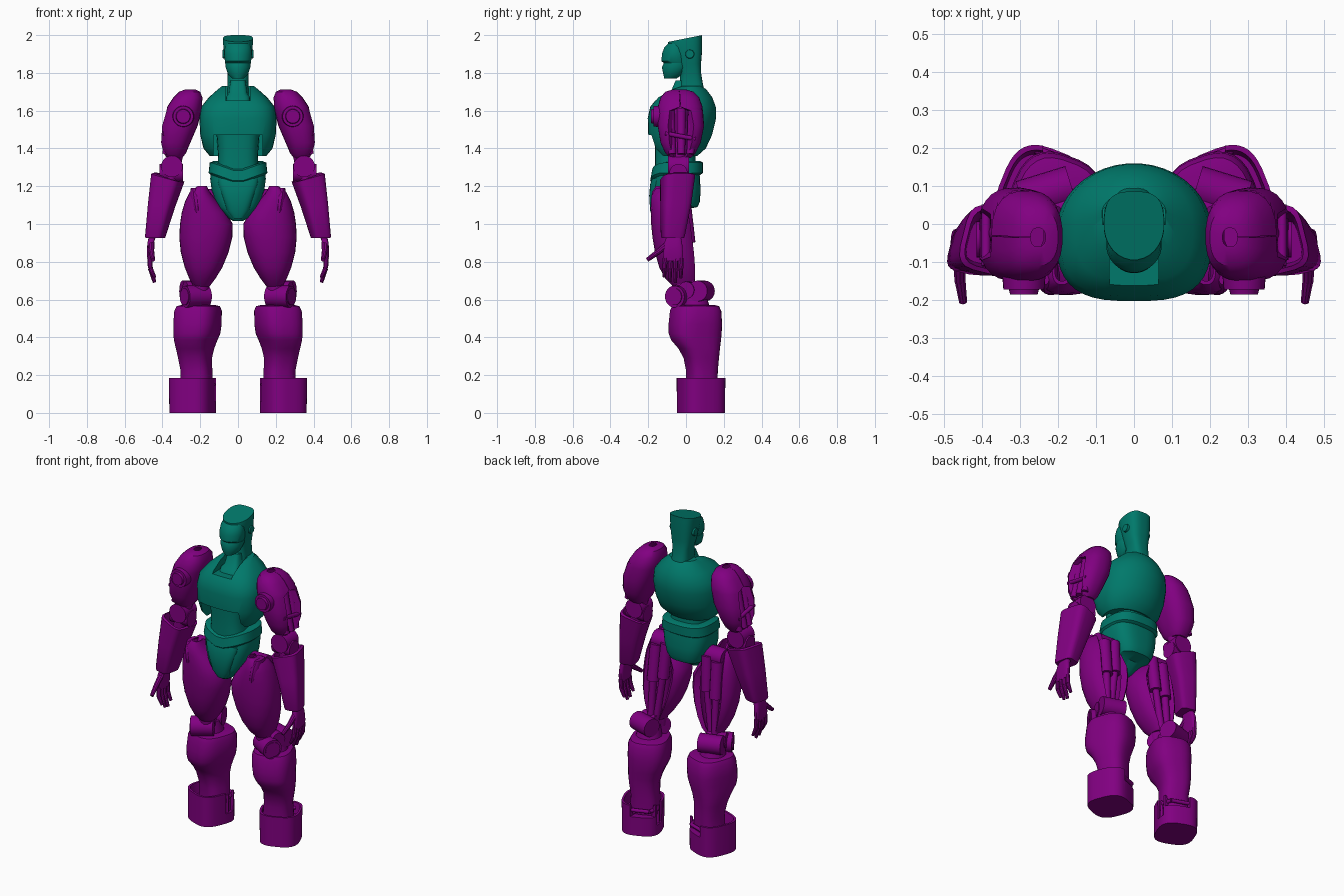
import bpy, bmesh
from math import sin, cos, pi, radians
from mathutils import Vector, Matrix


def material(name, color):
    m = bpy.data.materials.new(name)
    m.diffuse_color = color
    return m


TEAL = material("teal", (0.0, 0.19, 0.145, 1))
PURPLE = material("purple", (0.22, 0.0, 0.22, 1))


def finish(name, bm, mat, mirror=False, angle=35):
    bmesh.ops.recalc_face_normals(bm, faces=bm.faces)
    me = bpy.data.meshes.new(name)
    bm.to_mesh(me)
    bm.free()
    ob = bpy.data.objects.new(name, me)
    bpy.context.collection.objects.link(ob)
    me.materials.append(mat)
    bpy.ops.object.select_all(action='DESELECT')
    ob.select_set(True)
    bpy.context.view_layer.objects.active = ob
    if angle:
        bpy.ops.object.shade_smooth_by_angle(angle=radians(angle))
    if mirror:
        ob.modifiers.new("mirror", 'MIRROR').use_mirror_merge = False
    return ob


def curve_point(a, p):
    c, s = cos(a), sin(a)
    return (abs(c) ** (2 / p) * (1 if c > 0 else -1),
            abs(s) ** (2 / p) * (1 if s > 0 else -1))


def ring(z, x0, x1, y0, y1, p=2.4, pf=None, n=28, tx=0, ty=0, rot=0, k=1):
    """Rounded section filling the bounds; pf is the front roundness, tx/ty tilt, rot turns, k scales."""
    pts = []
    r = radians(rot)
    for i in range(n):
        a = 2 * pi * (i + 0.5) / n
        u, v = curve_point(a, pf if pf and a > pi else p)
        dx, dy = k * u * (x1 - x0) / 2, k * v * (y1 - y0) / 2
        pts.append(Vector(((x0 + x1) / 2 + dx * cos(r) - dy * sin(r),
                           (y0 + y1) / 2 + dx * sin(r) + dy * cos(r), z + tx * u + ty * v)))
    return pts


def c_ring(z, x0, x1, y0, y1, gap, facing, inner=0.62, p=2.3, n=24):
    """C-shaped shell section, open by +-gap around the facing angle."""
    c = Vector(((x0 + x1) / 2, (y0 + y1) / 2, z))
    angles = [facing + gap + (2 * pi - 2 * gap) * i / (n - 1) for i in range(n)]
    pts = []
    for k, seq in ((1, angles), (inner, angles[::-1])):
        for a in seq:
            u, v = curve_point(a, p)
            pts.append(c + Vector((k * u * (x1 - x0) / 2, k * v * (y1 - y0) / 2, 0)))
    return pts


def loft(name, rings, mat, mirror=False, angle=35):
    bm = bmesh.new()
    vs = [[bm.verts.new(p) for p in r] for r in rings]
    n = len(vs[0])
    for a, b in zip(vs, vs[1:]):
        for i in range(n):
            bm.faces.new((a[i], a[(i + 1) % n], b[(i + 1) % n], b[i]))
    bm.faces.new(vs[0])
    bm.faces.new(vs[-1])
    return finish(name, bm, mat, mirror, angle)


def body(name, rows, mat, mirror=False, **kw):
    """Loft of rows (z, x0, x1, y0, y1); central rows give (z, half_width, y0, y1)."""
    rows = [r if len(r) == 5 else (r[0], -r[1], r[1], r[2], r[3]) for r in rows]
    return loft(name, [ring(*r, **kw) for r in rows], mat, mirror)


def rods(name, segments, mat=PURPLE, mirror=True, n=16):
    """Straight round bars (start, end, start radius, end radius)."""
    bm = bmesh.new()
    for a, b, r1, r2 in segments:
        a, b = Vector(a), Vector(b)
        d = b - a
        m = Matrix.Translation((a + b) / 2) @ d.to_track_quat('Z', 'Y').to_matrix().to_4x4()
        bmesh.ops.create_cone(bm, cap_ends=True, segments=n, radius1=r1, radius2=r2,
                              depth=d.length, matrix=m)
    return finish(name, bm, mat, mirror)


def cut(ob, x0, x1, y0, y1, z0, z1):
    bm = bmesh.new()
    bmesh.ops.create_cube(bm, size=1)
    for v in bm.verts:
        v.co = ((x0, x1)[v.co.x > 0], (y0, y1)[v.co.y > 0], (z0, z1)[v.co.z > 0])
    c = finish("cutter", bm, ob.data.materials[0], angle=0)
    mod = ob.modifiers.new("cut", 'BOOLEAN')
    mod.object, mod.operation, mod.solver = c, 'DIFFERENCE', 'EXACT'
    if ob.modifiers[0] != mod:
        ob.modifiers.move(len(ob.modifiers) - 1, 0)
    bpy.context.view_layer.objects.active = ob
    bpy.ops.object.modifier_apply(modifier="cut")
    bpy.data.objects.remove(c)


# Head: neck and skull in one, with a flat sloping top
loft("head", [ring(1.66, -.06, .06, -.06, .11), ring(1.74, -.055, .055, -.035, .09, p=3),
              ring(1.80, -.056, .056, -.03, .08, p=3), ring(1.85, -.068, .068, -.06, .08, p=3, pf=2),
              ring(1.91, -.075, .075, -.085, .085, p=3, pf=2), ring(1.965, -.08, .08, -.095, .085, p=3, pf=2, ty=.01),
              ring(1.982, -.079, .079, -.095, .086, p=3, pf=2, ty=.018)], TEAL)
body("jaw_mask", [(1.77, .03, -.115, -.05), (1.79, .052, -.12, -.02), (1.83, .066, -.128, .01),
                  (1.852, .066, -.118, .01)], TEAL, p=2.4, pf=1.9)
body("visor", [(1.845, .06, -.11, .01), (1.862, .07, -.13, .01), (1.90, .073, -.128, .01),
               (1.935, .07, -.115, .005), (1.96, .06, -.09, -.01)], TEAL, p=2.4, pf=1.9)
rods("ear_disc", [((.06, .02, 1.9), (.083, .02, 1.9), .026, .022)], TEAL)
body("throat_plate", [(1.645, .065, -.12, .05), (1.675, .062, -.105, .05), (1.69, .05, -.085, .05),
                      (1.76, .04, -.055, .03)], TEAL, p=4)

# Chest shell: blunt front, narrow back, stepped front hem and neck notch
chest = body("chest", [(1.36, .15, -.15, .06), (1.40, .183, -.18, .105), (1.47, .2, -.2, .138),
                       (1.56, .205, -.203, .16), (1.62, .195, -.19, .158), (1.67, .155, -.15, .14),
                       (1.71, .11, -.085, .11), (1.73, .085, -.03, .085)], TEAL, p=2, pf=3, n=40)
cut(chest, -.13, .13, -.3, -.06, 1.3, 1.47)
cut(chest, -.065, .065, -.3, .0, 1.655, 1.8)

# Waist, belt and pelvis
body("abdomen", [(1.27, .12, -.165, .06), (1.33, .105, -.165, .05), (1.40, .108, -.165, .05),
                 (1.49, .115, -.17, .06)], TEAL, p=3)
belt = []
for z, w, y0, y1 in ((1.26, .145, -.18, .075), (1.27, .156, -.19, .09), (1.325, .15, -.18, .09),
                     (1.333, .13, -.165, .075)):
    r = ring(z, -w, w, y0, y1, p=2.8, n=40)
    for p in r:
        if p.y < -.05:
            p.z -= .05 * max(0, 1 - abs(p.x) / .14)
    belt.append(r)
loft("belt", belt, TEAL)
body("pelvis", [(1.015, .025, -.15, -.07), (1.03, .05, -.165, -.05), (1.075, .09, -.175, -.01),
                (1.09, .108, -.178, .062), (1.12, .122, -.18, .075), (1.18, .14, -.182, .077),
                (1.24, .148, -.175, .075), (1.29, .142, -.165, .07)], TEAL, p=3)
body("pelvis_shield", [(1.03, .03, -.175, -.1), (1.07, .06, -.19, -.1), (1.15, .085, -.195, -.1),
                       (1.21, .105, -.19, -.1), (1.24, .11, -.18, -.1)], TEAL, p=3)

# Shoulder shells, open on the outside, with bars and a front disc
rows = [(1.712, .225, .28, -.07, .0, .004), (1.70, .2, .312, -.11, .04, .004),
        (1.67, .188, .342, -.135, .07, .004), (1.62, .19, .375, -.15, .088, .004),
        (1.6, .193, .384, -.15, .09, .4), (1.52, .213, .411, -.15, .096, .5), (1.43, .252, .415, -.135, .078, .5),
        (1.375, .275, .4, -.11, .05, .5), (1.35, .295, .38, -.085, .025, .4)]
loft("shoulder_shell", [c_ring(*r, 0, inner=.7, p=2.5) for r in rows], PURPLE, True)
rods("shoulder_disc", [((.29, -.1, 1.57), (.29, -.172, 1.57), .06, .054),
                       ((.29, -.17, 1.57), (.29, -.186, 1.57), .04, .036)], n=28)
rods("upper_arm_bars", [((.33, y, 1.61), (.382, y * .8 - .005, 1.37), .025, .02) for y in (-.085, -.025, .035)]
     + [((.29, -.03, 1.6), (.345, -.04, 1.3), .055, .04), ((.39, -.11, 1.48), (.39, .05, 1.45), .012, .012)])

# Elbow and forearm
rods("elbow", [((.35, -.095, 1.305), (.35, .015, 1.305), .057, .057),
               ((.29, -.04, 1.27), (.415, -.04, 1.27), .048, .048),
               ((.35, -.04, 1.29), (.385, -.045, 1.1), .045, .035)], n=24)
loft("forearm", [ring(z, *b, p=4, n=20, tx=t, rot=14, k=.93) for z, b, t in (
    (.925, (.388, .488, -.13, -.01), 0), (.935, (.385, .49, -.135, -.005), 0),
    (1.1, (.335, .474, -.138, .03), .01), (1.245, (.285, .458, -.138, .05), .022),
    (1.25, (.30, .444, -.125, .037), .022), (1.13, (.34, .44, -.11, .01), .01))], PURPLE, True)

# Hand
body("palm", [(.95, .43, .468, -.1, -.03), (.9, .445, .48, -.115, -.02), (.84, .45, .483, -.122, -.015),
              (.805, .455, .478, -.118, -.02)], PURPLE, True, p=3.5, n=16)
fingers = []
for y, tip in ((-.11, .72), (-.082, .695), (-.054, .69), (-.026, .715)):
    a, b, c = (.467, y, .82), (.464, y * 1.04, .765), (.442, y * 1.04, tip)
    fingers += [(a, b, .0135, .013), (b, c, .013, .009)]
rods("fingers", fingers, n=10)
rods("thumb", [((.46, -.09, .9), (.458, -.15, .85), .018, .015),
               ((.458, -.148, .852), (.45, -.205, .81), .015, .011)], n=10)

# Thigh shells, open at the back, with pistons inside
rows = [(1.2, .165, .215, -.16, -.09), (1.17, .15, .255, -.18, -.03), (1.12, .11, .28, -.186, .01),
        (1.06, .06, .298, -.187, .035), (1.0, .028, .307, -.185, .047), (.93, .03, .311, -.178, .056),
        (.85, .05, .303, -.165, .066), (.77, .083, .282, -.142, .07), (.71, .12, .258, -.11, .065),
        (.67, .15, .235, -.07, .045)]
loft("thigh_shell", [c_ring(*r, .7, pi / 2, inner=.72) for r in rows], PURPLE, True)
body("hip_spur", [(1.04, .205, .225, -.18, -.12), (1.08, .195, .24, -.188, -.1), (1.15, .2, .255, -.184, -.06),
                  (1.19, .22, .25, -.16, -.08)], PURPLE, True, n=16)
rods("thigh_pistons", [((.14, -.01, 1.14), (.15, .01, .93), .034, .034), ((.15, .01, .95), (.19, .02, .66), .02, .02),
                       ((.21, -.01, 1.12), (.215, .015, .9), .036, .036), ((.215, .015, .92), (.22, .03, .66), .021, .021),
                       ((.09, -.05, 1.13), (.24, -.05, 1.13), .055, .055),
                       ((.17, -.06, 1.1), (.2, -.02, .62), .05, .045)])

# Knee joint, two barrels turned outwards with the leg
rods("knee", [((.165, .0, .62), (.28, -.06, .615), .058, .058), ((.28, -.06, .615), (.285, -.063, .615), .045, .045),
              ((.165, .1, .645), (.295, .06, .645), .055, .055),
              ((.175, .04, .65), (.28, .0, .65), .045, .045),
              ((.22, .04, .64), (.22, .05, .54), .06, .08)], n=24)

# Shin, turned outwards
body("shin", [(.572, .13, .29, -.04, .15), (.565, .1, .32, -.075, .175), (.54, .09, .333, -.085, .187),
              (.47, .092, .337, -.093, .192), (.42, .1, .336, -.093, .19), (.385, .115, .333, -.08, .187),
              (.34, .13, .325, -.04, .18), (.29, .14, .315, -.012, .174), (.22, .137, .302, .002, .167),
              (.12, .13, .31, 0, .165)], PURPLE, True, p=2.8, rot=20, k=.96)

# Hoof-like foot: hollow top, notched at the heel and inner side, with a strap
foot = body("foot", [(0, .122, .358, -.045, .203), (.185, .12, .36, -.046, .205), (.185, .133, .347, -.033, .192),
                     (.12, .14, .34, -.02, .18)], PURPLE, True, p=3, n=36, rot=22, k=.96)
cut(foot, .08, .24, .13, .3, .115, .3)
cut(foot, .08, .136, .06, .12, .06, .3)
rods("heel_strap", [((.13, .09, .15), (.145, .155, .15), .011, .011), ((.145, .155, .15), (.26, .196, .15), .011, .011),
                    ((.134, .085, .05), (.134, .085, .17), .009, .009)], n=12)
